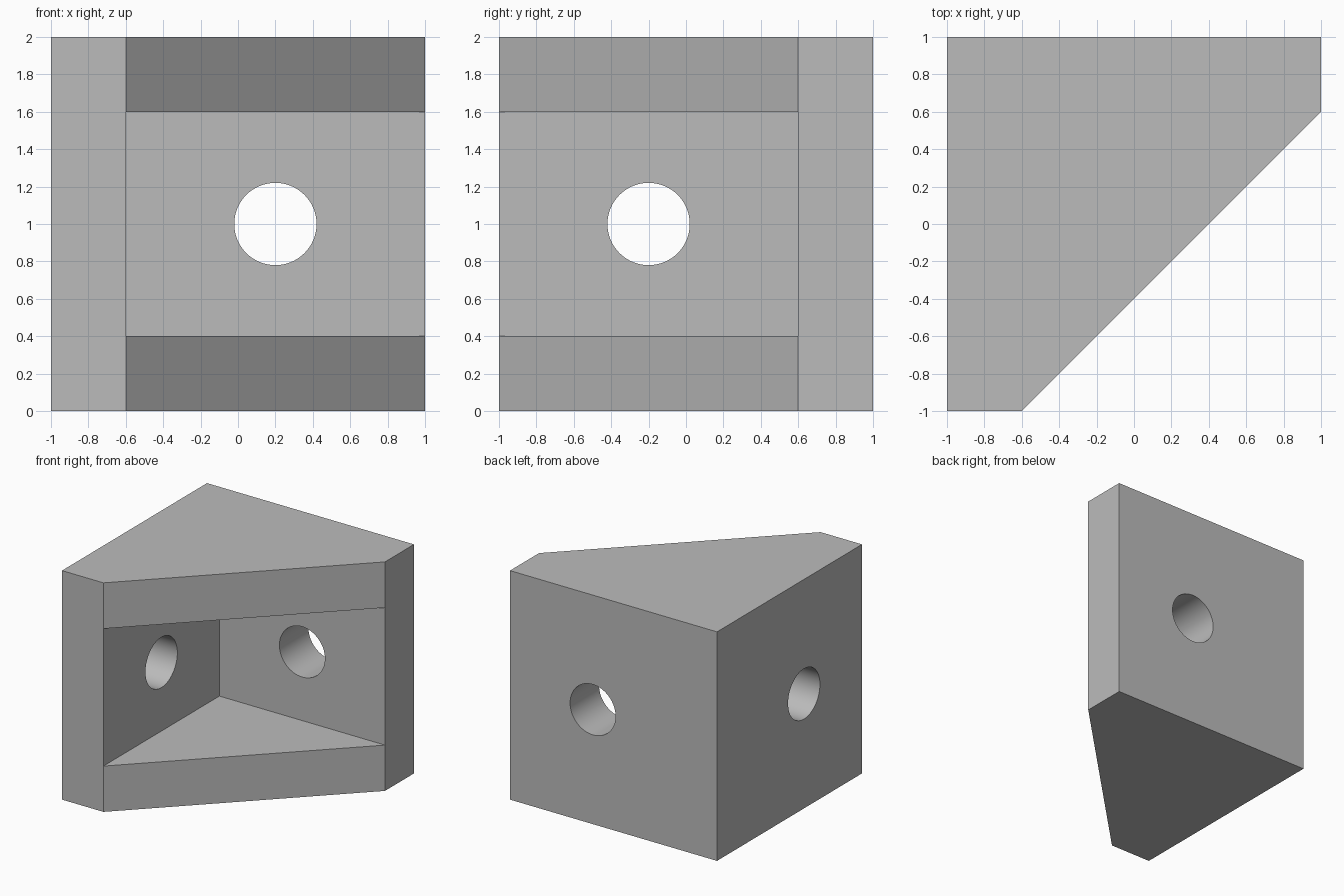
import bpy
import bmesh
import math
from mathutils import Matrix

cube = bpy.data.objects.get("Cube")
if cube:
    bpy.data.objects.remove(cube, do_unlink=True)

# Material
grey = bpy.data.materials.new("plain_grey")
grey.use_nodes = True
colour = (0.5, 0.5, 0.5, 1)
grey.diffuse_color = colour
grey.node_tree.nodes["Principled BSDF"].inputs["Base Color"].default_value = colour

WALL, SIZE, RADIUS = 0.4, 2.0, 0.22
INNER = 1 - WALL


def add_object(name, bm):
    bmesh.ops.recalc_face_normals(bm, faces=bm.faces)
    mesh = bpy.data.meshes.new(name)
    bm.to_mesh(mesh)
    bm.free()
    mesh.materials.append(grey)
    obj = bpy.data.objects.new(name, mesh)
    bpy.context.collection.objects.link(obj)
    return obj


def prism(name, outline, bottom, top):
    bm = bmesh.new()
    face = bm.faces.new([bm.verts.new((x, y, bottom)) for x, y in outline])
    new = bmesh.ops.extrude_face_region(bm, geom=[face])["geom"]
    verts = [v for v in new if isinstance(v, bmesh.types.BMVert)]
    bmesh.ops.translate(bm, verts=verts, vec=(0, 0, top - bottom))
    return add_object(name, bm)


def hole_cutter(name, centre, axis):
    bm = bmesh.new()
    matrix = Matrix.Translation(centre) @ Matrix.Rotation(math.pi / 2, 4, axis)
    bmesh.ops.create_cone(bm, cap_ends=True, segments=64, radius1=RADIUS,
                          radius2=RADIUS, depth=WALL * 2, matrix=matrix)
    return add_object(name, bm)


# Solid corner block with a diagonal front
bracket = prism("corner_bracket",
                [(-1, -1), (-INNER, -1), (1, INNER), (1, 1), (-1, 1)], 0, SIZE)

# Pocket between the top and bottom plates, and a bolt hole in each wall
cutters = [
    prism("pocket_cutter",
          [(-INNER, INNER), (-INNER, -1.5), (1.5, -1.5), (1.5, INNER)],
          WALL, SIZE - WALL),
    hole_cutter("back_hole_cutter", (0.2, 0.8, 1), 'X'),
    hole_cutter("side_hole_cutter", (-0.8, -0.2, 1), 'Y'),
]
bpy.ops.object.select_all(action='DESELECT')
bracket.select_set(True)
bpy.context.view_layer.objects.active = bracket
for cutter in cutters:
    cutter.hide_render = True
    mod = bracket.modifiers.new(cutter.name, 'BOOLEAN')
    mod.operation = 'DIFFERENCE'
    mod.solver = 'EXACT'
    mod.object = cutter
    bpy.ops.object.modifier_apply(modifier=mod.name)
    bpy.data.objects.remove(cutter, do_unlink=True)

# Smooth hole walls, sharp edges elsewhere
bpy.ops.object.shade_smooth_by_angle(angle=math.radians(30))
